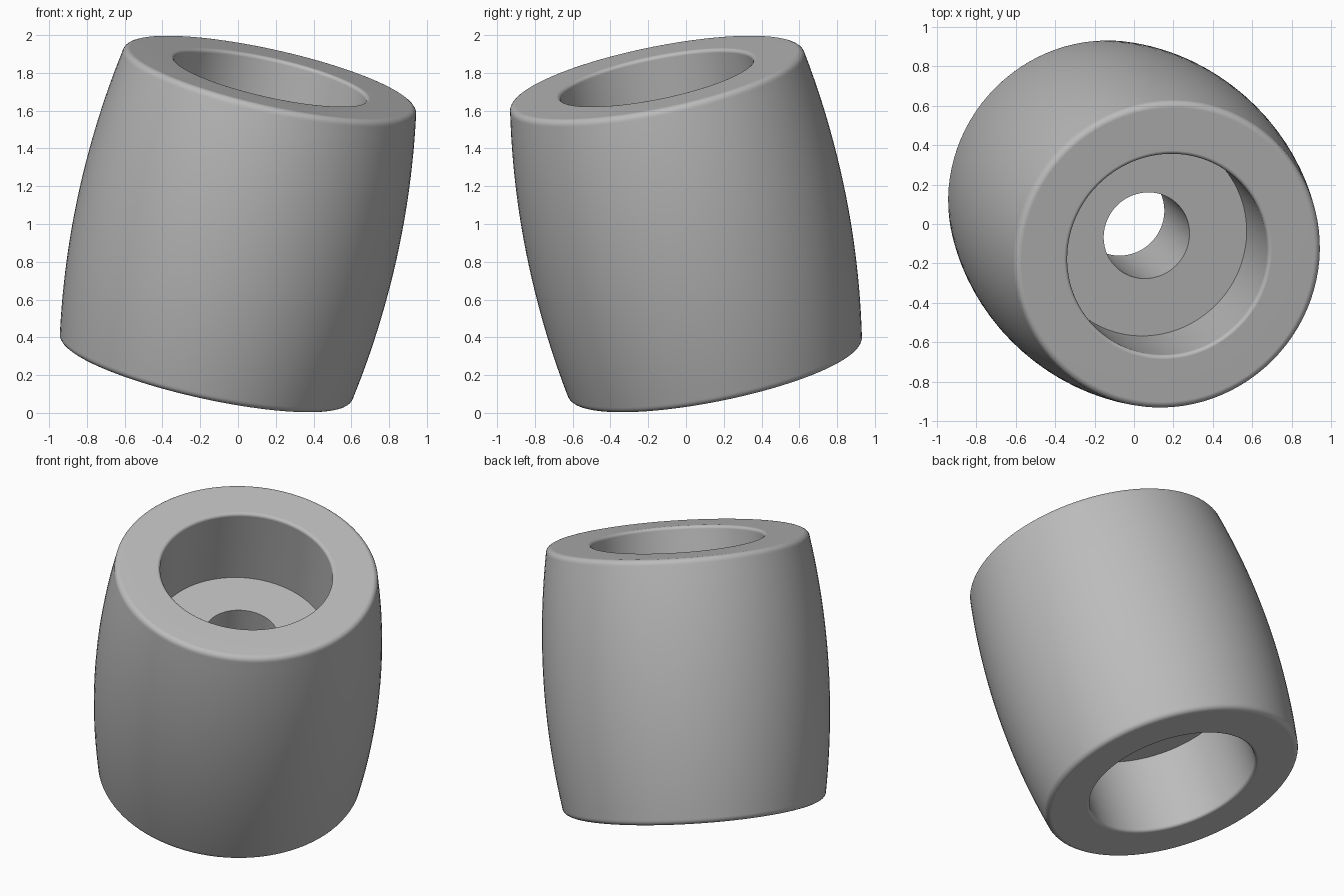
import bpy, bmesh, math
from mathutils import Vector, Matrix

cube = bpy.data.objects.get("Cube")
if cube:
    bpy.data.objects.remove(cube, do_unlink=True)

HALF = 0.81          # half length along the roller axis
MID_R, END_R = 0.86, 0.79
POCKET_R, POCKET_FLOOR = 0.52, 0.30
BORE_R = 0.223
SEGMENTS = 96


def crown(t):
    """Radius of the bulging outer wall at distance t from the middle."""
    return MID_R - (MID_R - END_R) * (t / HALF) ** 2


def fillet(centre_r, centre_t, radius, start, end, steps=5):
    """Rounded corner in (radius, axis) coordinates."""
    angles = [math.radians(start + (end - start) * i / steps) for i in range(steps + 1)]
    return [(centre_r + radius * math.cos(a), centre_t + radius * math.sin(a)) for a in angles]


# Upper half of the cross-section: outer wall, rounded rim, pocket, bore
outer, inner = 0.035, 0.02
wall_top = HALF - outer
half = [(crown(wall_top * i / 12), wall_top * i / 12) for i in range(12)]
half += fillet(crown(wall_top) - outer, wall_top, outer, 0, 90)
half += fillet(POCKET_R + inner, HALF - inner, inner, 90, 180)
half += [(POCKET_R, POCKET_FLOOR), (BORE_R, POCKET_FLOOR)]
# Mirror it for the lower half
profile = half + [(r, -t) for r, t in reversed(half[1:])]

# Revolve the closed cross-section
bm = bmesh.new()
verts = [bm.verts.new((r, 0, t)) for r, t in profile]
edges = [bm.edges.new((v, verts[(i + 1) % len(verts)])) for i, v in enumerate(verts)]
bmesh.ops.spin(bm, geom=verts + edges, cent=(0, 0, 0), axis=(0, 0, 1),
               angle=math.tau, steps=SEGMENTS, use_merge=True)
bmesh.ops.remove_doubles(bm, verts=bm.verts, dist=0.0005)
bmesh.ops.recalc_face_normals(bm, faces=bm.faces)

# Lean the roller to the front left
axis = Vector((0.213, -0.194, 0.957)).normalized()
turn = Vector((0, 0, 1)).rotation_difference(axis).to_matrix().to_4x4()
bmesh.ops.transform(bm, matrix=Matrix.Translation((0, 0, 1)) @ turn, verts=bm.verts)

mesh = bpy.data.meshes.new("roller_body")
bm.to_mesh(mesh)
bm.free()
roller = bpy.data.objects.new("roller_body", mesh)
bpy.context.collection.objects.link(roller)

# Plain grey
grey = bpy.data.materials.new("plain_grey")
grey.use_nodes = True
colour = (0.5, 0.5, 0.5, 1)
grey.diffuse_color = colour
grey.node_tree.nodes["Principled BSDF"].inputs["Base Color"].default_value = colour
mesh.materials.append(grey)

# Smooth walls, crisp pocket corners, flat end faces
for other in bpy.context.selected_objects:
    other.select_set(False)
roller.select_set(True)
bpy.context.view_layer.objects.active = roller
bpy.ops.object.shade_smooth_by_angle(angle=math.radians(40))
weighted = roller.modifiers.new("even_normals", 'WEIGHTED_NORMAL')
weighted.keep_sharp = True
